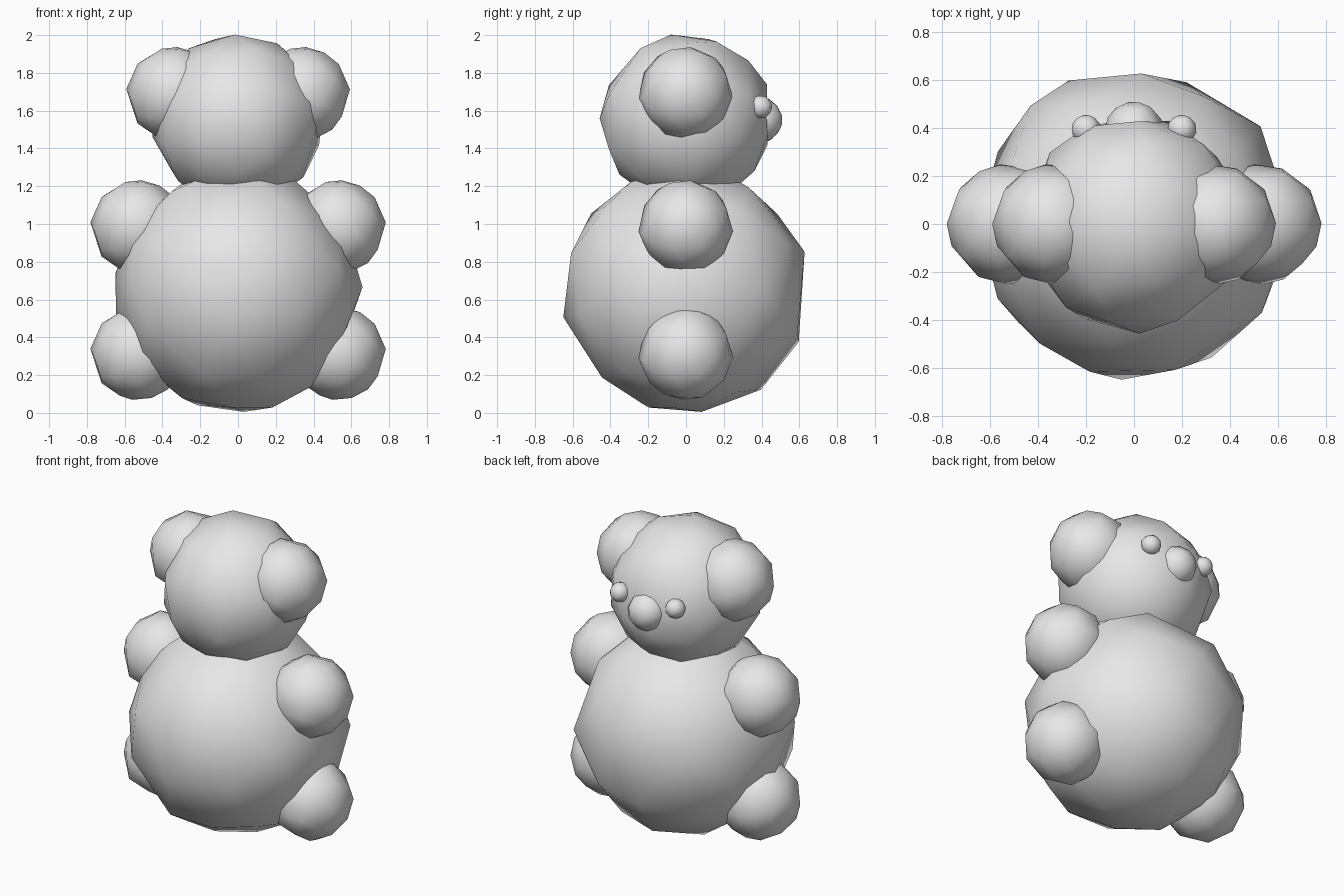
import bpy

# Remove the default cube only
cube = bpy.data.objects.get("Cube")
if cube:
    bpy.data.objects.remove(cube, do_unlink=True)

# Single plain colour
grey = bpy.data.materials.new("plain grey")
grey.use_nodes = True
colour = (0.8, 0.8, 0.8, 1.0)
grey.diffuse_color = colour
grey.node_tree.nodes["Principled BSDF"].inputs["Base Color"].default_value = colour


def ball(name, radius, x, y, z):
    """Smooth-shaded ball reduced to a few irregular facets."""
    bpy.ops.mesh.primitive_uv_sphere_add(
        segments=32, ring_count=16, radius=radius, location=(x, y, z))
    obj = bpy.context.object
    obj.name = name
    obj.data.name = name
    bpy.ops.object.shade_smooth()
    obj.data.materials.append(grey)
    reduce = obj.modifiers.new("facets", "DECIMATE")
    reduce.ratio = 0.1
    return obj


# Torso, head and nose on the centre line; the face looks towards +y
ball("body", 0.645, 0, 0, 0.65)
ball("head", 0.45, 0, 0, 1.55)
ball("nose", 0.12, 0, 0.39, 1.55)

# Paired parts: name, radius, x offset, y, z
pairs = [
    ("ear", 0.245, 0.34, 0, 1.69),
    ("arm", 0.245, 0.53, 0, 0.985),
    ("leg", 0.245, 0.53, 0, 0.315),
    ("eye", 0.06, 0.2, 0.395, 1.62),
]
for name, radius, x, y, z in pairs:
    for side, sign in (("left", 1), ("right", -1)):
        ball(side + "_" + name, radius, sign * x, y, z)
